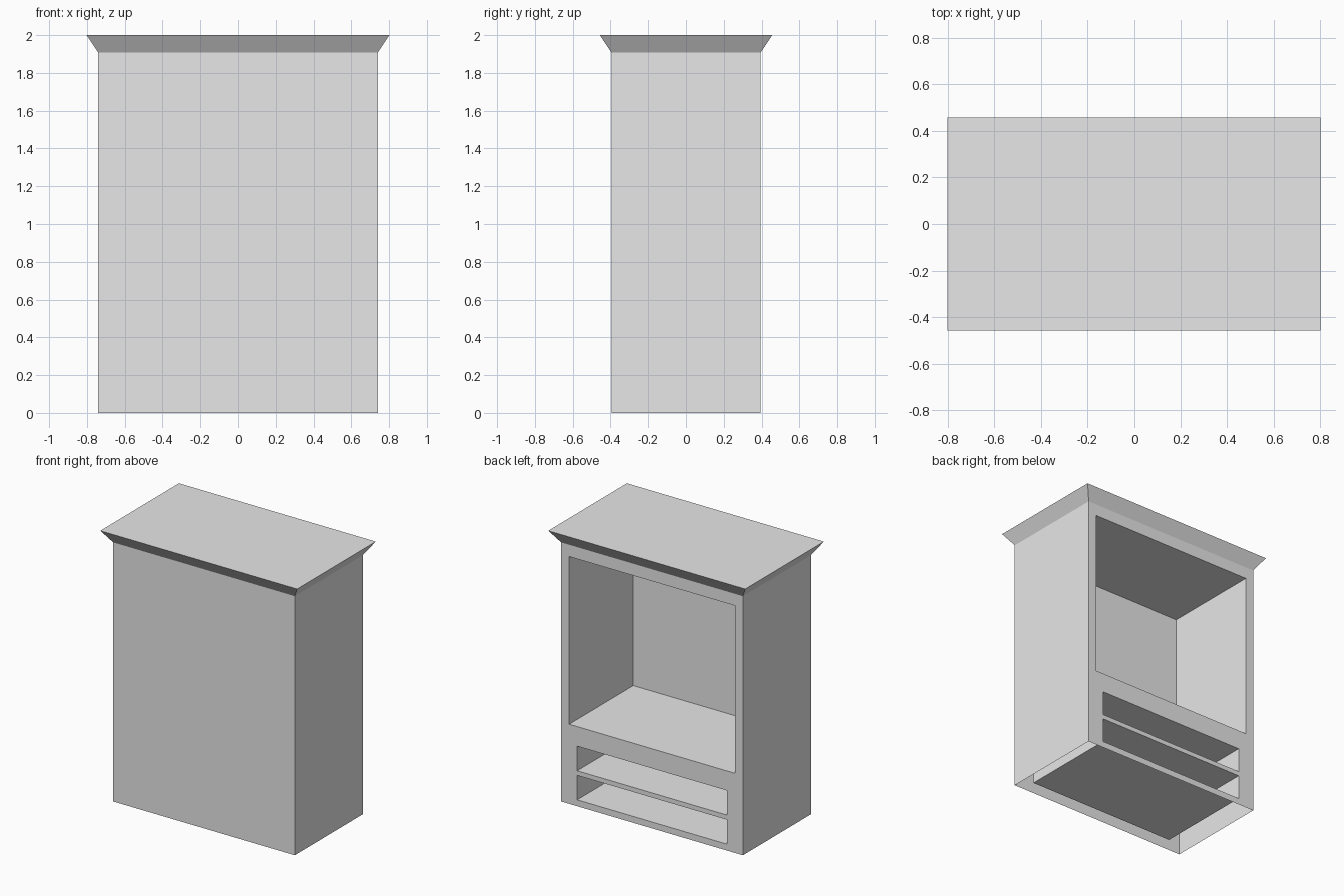
import bpy
import bmesh
from mathutils import Matrix, Vector

cube = bpy.data.objects.get("Cube")
if cube:
    bpy.data.objects.remove(cube, do_unlink=True)

grey = bpy.data.materials.new("plain_grey")
grey.use_nodes = True
grey.diffuse_color = (0.8, 0.8, 0.8, 1)
grey.node_tree.nodes["Principled BSDF"].inputs["Base Color"].default_value = (0.8, 0.8, 0.8, 1)

# Main measurements
HALF_W, HALF_D = 0.74, 0.395
BODY_TOP, TOP = 1.907, 2.0
FLARE = 0.062
RECESS_END = -0.35
# Openings in the +y face: half width, bottom, top
OPENINGS = {
    "main_compartment": (0.675, 0.586, 1.82),
    "upper_drawer_recess": (0.61, 0.261, 0.442),
    "lower_drawer_recess": (0.61, 0.047, 0.227),
}


def finish(name, bm):
    mesh = bpy.data.meshes.new(name)
    bm.to_mesh(mesh)
    bm.free()
    mesh.materials.append(grey)
    obj = bpy.data.objects.new(name, mesh)
    bpy.context.collection.objects.link(obj)
    return obj


def open_box(low, high, open_sides):
    """Thin-walled box without the faces that point along open_sides."""
    low, high = Vector(low), Vector(high)
    bm = bmesh.new()
    place = Matrix.Translation((low + high) / 2) @ Matrix.Diagonal((*(high - low), 1))
    bmesh.ops.create_cube(bm, size=1, matrix=place)
    bm.normal_update()
    gone = [f for f in bm.faces if any(f.normal.dot(Vector(s)) > 0.9 for s in open_sides)]
    bmesh.ops.delete(bm, geom=gone, context="FACES")
    return bm


UP, DOWN, BACK = (0, 0, 1), (0, 0, -1), (0, 1, 0)

# Carcass: front and two sides, hollow underneath
finish("carcass", open_box((-HALF_W, -HALF_D, 0), (HALF_W, HALF_D, BODY_TOP), [UP, DOWN, BACK]))

# Cornice flaring outwards to the top
bm = open_box((-HALF_W, -HALF_D, BODY_TOP), (HALF_W, HALF_D, TOP), [DOWN])
for v in bm.verts:
    if v.co.z > (BODY_TOP + TOP) / 2:
        v.co.x += FLARE if v.co.x > 0 else -FLARE
        v.co.y += FLARE if v.co.y > 0 else -FLARE
finish("cornice", bm)

# Compartments: boxes open to the +y side, faces pointing inwards
for name, (half, bottom, top) in OPENINGS.items():
    bm = open_box((-half, RECESS_END, bottom), (half, HALF_D, top), [BACK])
    bmesh.ops.reverse_faces(bm, faces=bm.faces[:])
    finish(name, bm)

# Frame around the openings: rows of flat faces, skipping the holes
bm = bmesh.new()


def panel(x0, x1, z0, z1):
    corners = [(x1, z0), (x0, z0), (x0, z1), (x1, z1)]
    bm.faces.new([bm.verts.new((x, HALF_D, z)) for x, z in corners])


height = 0
for half, bottom, top in sorted(OPENINGS.values(), key=lambda o: o[1]):
    panel(-HALF_W, HALF_W, height, bottom)
    panel(-HALF_W, -half, bottom, top)
    panel(half, HALF_W, bottom, top)
    height = top
panel(-HALF_W, HALF_W, height, BODY_TOP)
finish("opening_frame", bm)
